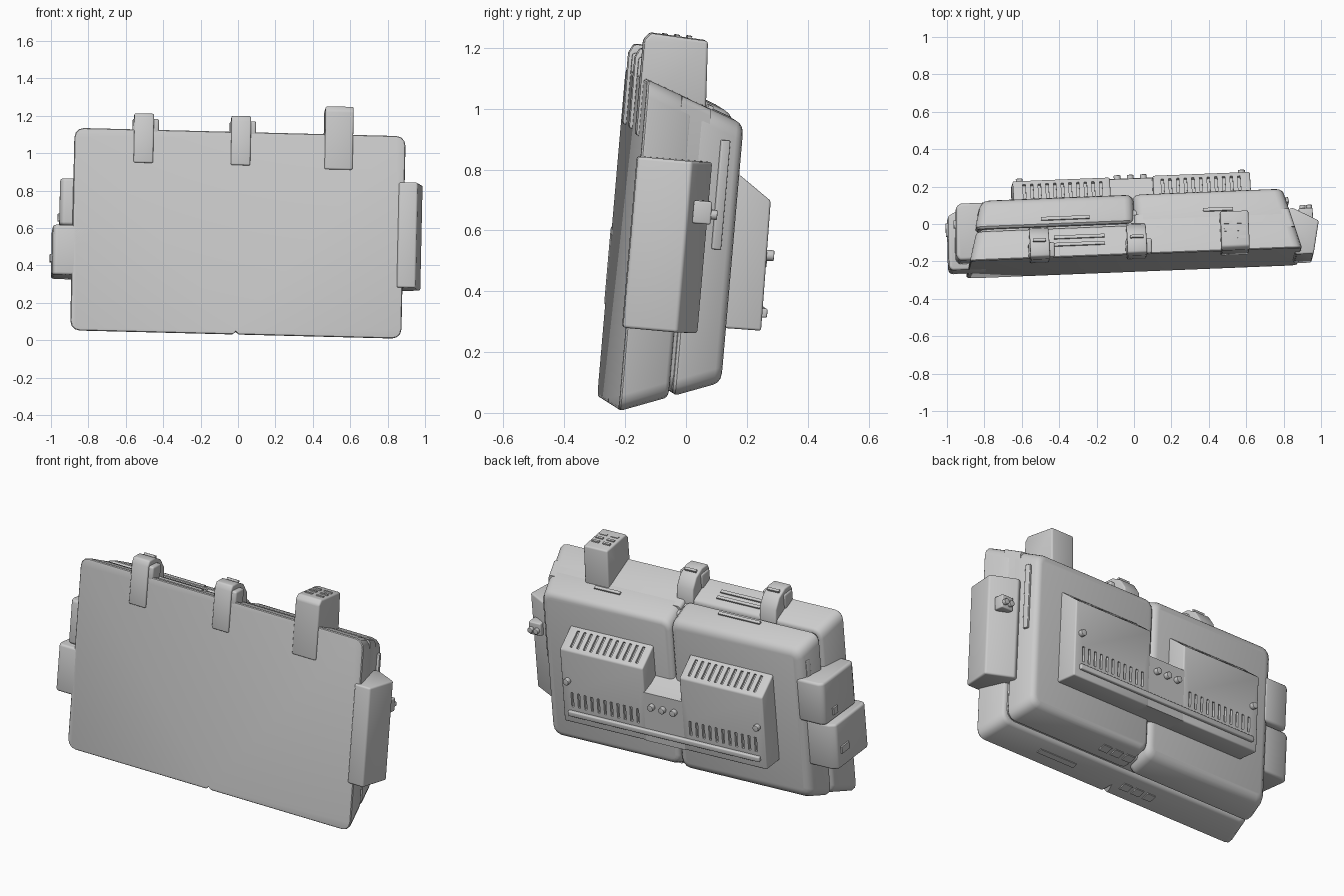
import bpy, bmesh
from math import radians
from mathutils import Matrix, Vector

if "Cube" in bpy.data.objects:
    bpy.data.objects.remove(bpy.data.objects["Cube"])

grey = bpy.data.materials.new("plain grey")
grey.use_nodes = True
grey.diffuse_color = (0.6, 0.6, 0.6, 1)
grey.node_tree.nodes["Principled BSDF"].inputs["Base Color"].default_value = (0.6, 0.6, 0.6, 1)

# Whole device leans back a little; parts are built upright from the front face centre
LEAN = (Matrix.Translation((0, -0.21, 0.572)) @ Matrix.Rotation(radians(2.3), 4, 'Z')
        @ Matrix.Rotation(radians(1.45), 4, 'Y') @ Matrix.Rotation(radians(-4.9), 4, 'X'))


def finish(name, bm, bevel=0.0, cutter=None):
    bmesh.ops.recalc_face_normals(bm, faces=bm.faces)
    mesh = bpy.data.meshes.new(name)
    bm.to_mesh(mesh)
    bm.free()
    ob = bpy.data.objects.new(name, mesh)
    bpy.context.collection.objects.link(ob)
    ob.matrix_world = LEAN
    mesh.materials.append(grey)
    bpy.ops.object.select_all(action='DESELECT')
    ob.select_set(True)
    bpy.context.view_layer.objects.active = ob
    if bevel:
        mod = ob.modifiers.new("round", 'BEVEL')
        mod.width, mod.segments = bevel, 3
        mod.limit_method, mod.angle_limit = 'ANGLE', radians(35)
        bpy.ops.object.modifier_apply(modifier=mod.name)
    if cutter:
        mod = ob.modifiers.new("cut", 'BOOLEAN')
        mod.operation, mod.solver, mod.object = 'DIFFERENCE', 'EXACT', cutter
        bpy.ops.object.modifier_apply(modifier=mod.name)
        bpy.data.objects.remove(cutter)
    bpy.ops.object.shade_smooth_by_angle(angle=radians(35))
    return ob


def boxes(name, items, bevel=0.0):
    """One object made of boxes: (centre, size, axis, degrees)."""
    bm = bmesh.new()
    for centre, size, axis, deg in items:
        m = (Matrix.Translation(centre) @ Matrix.Rotation(radians(deg), 4, axis)
             @ Matrix.Diagonal((*size, 1)))
        bmesh.ops.create_cube(bm, size=1, matrix=m)
    return finish(name, bm, bevel)


def prism(name, points, a, b, axis='X', bevel=0.0, cutter=None):
    """Extrude a (y, z) outline along x, or an (x, y) outline along z."""
    bm = bmesh.new()
    place = (lambda p, t: (t, *p)) if axis == 'X' else (lambda p, t: (*p, t))
    face = bm.faces.new([bm.verts.new(place(p, a)) for p in points])
    ext = bmesh.ops.extrude_face_region(bm, geom=[face])
    shift = Vector((b - a, 0, 0)) if axis == 'X' else Vector((0, 0, b - a))
    bmesh.ops.translate(bm, vec=shift, verts=[v for v in ext["geom"] if isinstance(v, bmesh.types.BMVert)])
    return finish(name, bm, bevel, cutter)


def half_w(y):
    return 0.89 - 0.27 * y


def half_h(y):
    return 0.548 - 0.365 * y


def shell(name, y0, y1, left=True, right=True, grow=0.0, corner=0.05, bevel=0.015, low=True, cutter=None):
    """Tapered casing slice with cut corners."""
    bm = bmesh.new()
    rings = []
    for y in (y0, y1):
        w, h = half_w(y) + grow, half_h(y) + grow
        x0, x1 = (-w if right else 0), (w if left else 0)
        z0 = -h if low else 0
        rings.append([bm.verts.new(p) for p in ((x0, y, z0), (x1, y, z0), (x1, y, h), (x0, y, h))])
    a, b = rings
    bm.faces.new(a)
    bm.faces.new(b)
    for i in range(4):
        j = (i + 1) % 4
        bm.faces.new((a[i], a[j], b[j], b[i]))
    if corner:
        bm.edges.ensure_lookup_table()
        long_edges = [bm.edges.get((a[i], b[i])) for i in range(4)]
        bmesh.ops.bevel(bm, geom=long_edges, offset=corner, segments=3, profile=0.5, affect='EDGES')
    return finish(name, bm, bevel, cutter)


def knobs(name, places, radius, depth):
    bm = bmesh.new()
    for p in places:
        m = Matrix.Translation(p) @ Matrix.Rotation(radians(90), 4, 'X')
        bmesh.ops.create_cone(bm, cap_ends=True, segments=16, radius1=radius, radius2=radius,
                              depth=depth, matrix=m)
    finish(name, bm, 0.003)


# Casing: front slice with a notch below, two rear shells, recessed core
notch = boxes("notch_cutter", [((0, 0.07, -0.55), (0.035, 0.2, 0.035), 'Y', 45)])
shell("front_casing", 0, 0.162, cutter=notch)
shell("seam_core", 0.1, 0.25, grow=-0.02)
shell("rear_shell_left", 0.172, 0.333, right=False, bevel=0.025)
shell("rear_shell_right", 0.172, 0.333, left=False, grow=0.012, bevel=0.035)
shell("top_seam_cover", 0.12, 0.22, right=False, grow=-0.001, low=False, corner=0.02, bevel=0)

# Rear vent module: two sloped wings and a lower middle
SIDES = (-1, 1)
SLITS = [s * (0.165 + 0.041 * i) for s in SIDES for i in range(11)]
wing = [(0.3, 0.285), (0.45, 0.18), (0.455, -0.248), (0.3, -0.25)]
middle = [(0.3, 0.1), (0.38, 0.06), (0.451, 0.04), (0.455, -0.248), (0.3, -0.25)]
for s, side in zip(SIDES, ("right", "left")):
    xs = [x for x in SLITS if x * s > 0]
    slits = boxes("slit_cutter", [((x, 0.39, 0.224), (0.014, 0.1, 0.03), 'X', -36) for x in xs]
                  + [((x, 0.455, -0.11), (0.014, 0.03, 0.085), 'X', 0) for x in xs])
    prism("vent_wing_" + side, wing, s * 0.115, s * 0.635, bevel=0.008, cutter=slits)
prism("vent_middle", middle, -0.125, 0.125)
boxes("vent_ledge", [((0, 0.457, -0.19), (1.2, 0.03, 0.03), 'X', 0)], 0.006)
knobs("module_knobs", [(x, 0.46, -0.035) for x in (-0.07, 0, 0.07)]
      + [(s * 0.595, 0.46, 0.0) for s in SIDES], 0.018, 0.035)

# Top clips folded over the front edge
tall = [(-0.008, 0.355), (-0.008, 0.67), (0.012, 0.695), (0.2, 0.685), (0.215, 0.42), (0.01, 0.42), (0.01, 0.355)]
prism("tall_clip", tall, 0.455, 0.605, bevel=0.01)
boxes("tall_clip_details", [((0.53 + dx, y, 0.689), (0.045, 0.015, 0.014), 'X', -3)
                            for dx in (-0.035, 0.035) for y in (0.06, 0.1, 0.14)])
curved = [(-0.01, 0.365), (-0.01, 0.6), (0.005, 0.63), (0.06, 0.632), (0.12, 0.605),
          (0.16, 0.55), (0.175, 0.45), (0.01, 0.42), (0.01, 0.365)]
for name, x in (("middle_clip", 0.005), ("side_clip", -0.515)):
    prism(name, curved, x - 0.052, x + 0.052, bevel=0.008)
    boxes(name + "_shoulder", [((x + 0.01, 0.04, 0.56), (0.14, 0.08, 0.085), 'X', 0)], 0.01)
    boxes(name + "_slot", [((x, 0.09, 0.624), (0.07, 0.015, 0.014), 'X', -22)])

# Slim bars on the sloping top, bottom and sides
boxes("top_bars", [((x, y, half_h(y) + lift), (w, 0.018, 0.018), 'X', -20)
                   for x, y, w, lift in ((-0.3, 0.07, 0.27, 0), (-0.3, 0.11, 0.27, 0),
                                         (-0.37, 0.215, 0.26, 0.012), (0.45, 0.23, 0.16, 0))])
boxes("bottom_pads", [((x, y, -half_h(y)), (0.055, 0.045, 0.012), 'X', 20)
                      for y, xs in ((0.25, (0.06, 0.14, 0.22)), (0.08, (-0.08, -0.16, -0.24)))
                      for x in xs]
      + [((0.4, 0.08, -half_h(0.08)), (0.25, 0.03, 0.01), 'X', 20)])
boxes("side_sliders", [((s * half_w(0.275), 0.275, 0.19), (0.03, 0.03, 0.36), 'Z', s * 15)
                       for s in SIDES], 0.004)

# Left side pod with a faceted outline and a control
pod = [(0.86, -0.012), (0.955, -0.012), (0.99, 0.165), (0.85, 0.24), (0.78, 0.2)]
prism("left_pod", pod, -0.27, 0.295, 'Z', bevel=0.01)
boxes("left_pod_control", [((0.925, 0.215, 0.13), (0.075, 0.06, 0.075), 'Z', 0)], 0.006)
knobs("left_pod_knobs", [(0.91, 0.25, 0.125), (0.945, 0.25, 0.125)], 0.016, 0.03)

# Right side boxes, stacked
lower = [(-0.78, 0.0), (-0.975, 0.0), (-0.99, 0.02), (-0.985, 0.29), (-0.95, 0.31), (-0.78, 0.31)]
upper = [(-0.78, 0.03), (-0.94, 0.03), (-0.955, 0.06), (-0.945, 0.32), (-0.92, 0.335), (-0.78, 0.335)]
prism("right_lower_box", lower, -0.245, 0.022, 'Z', bevel=0.015)
prism("right_upper_box", upper, 0.025, 0.275, 'Z', bevel=0.015)
boxes("right_box_latches", [((-0.988, 0.23, -0.14), (0.014, 0.07, 0.04), 'Z', 0),
                            ((-0.95, 0.24, 0.08), (0.014, 0.04, 0.04), 'Z', 0)])
